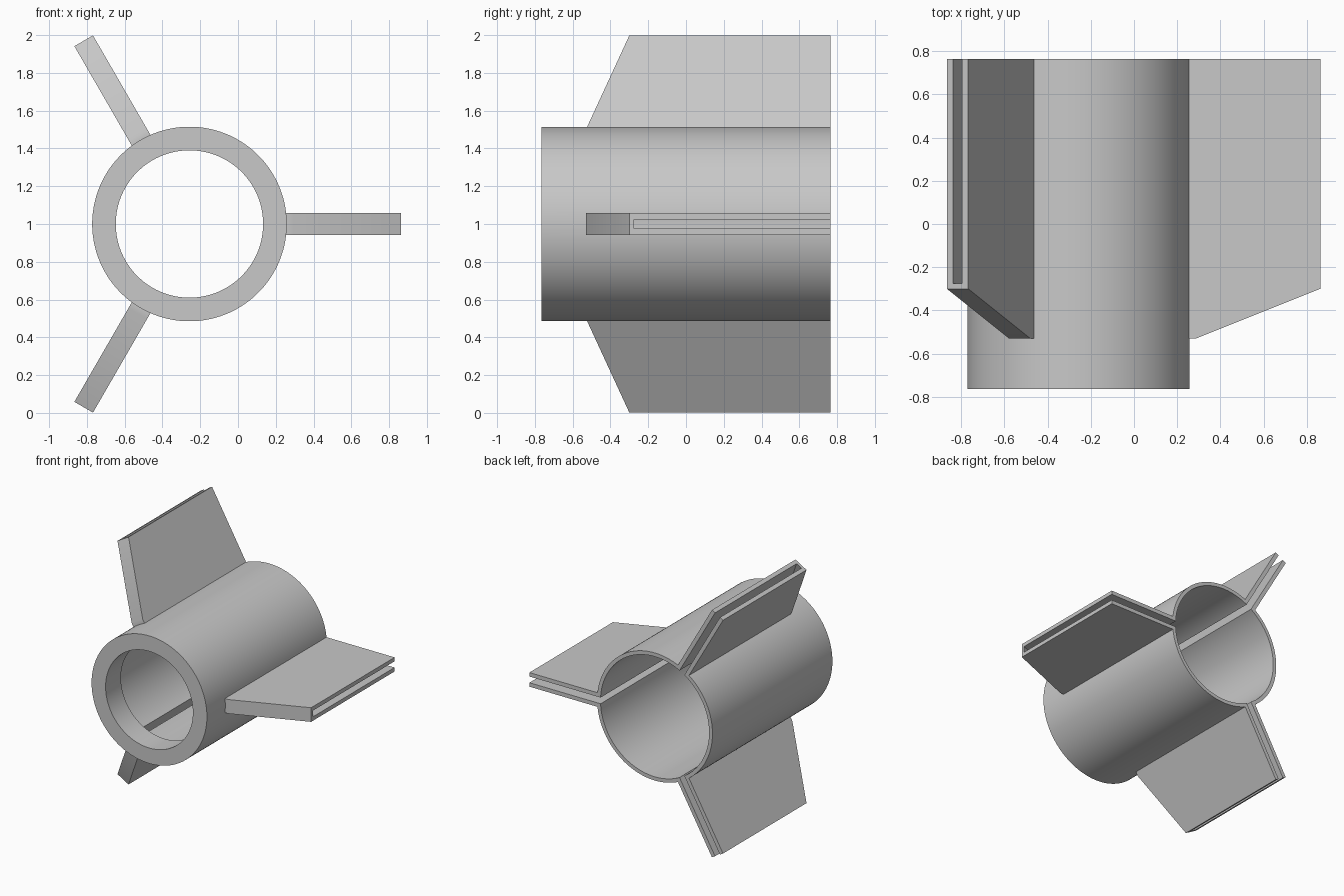
import bpy, bmesh, math
from mathutils import Matrix, Vector

if "Cube" in bpy.data.objects:
    bpy.data.objects.remove(bpy.data.objects["Cube"])

CX, CZ = -0.257, 1.0           # tube axis, running along y
Y0, Y1 = -0.765, 0.765         # front and back ends
R_OUT, R_BORE, R_LIP = 0.515, 0.485, 0.39
Y_LIP = -0.57                  # back of the thick front lip
SEG = 128

grey = bpy.data.materials.new("light_grey")
grey.diffuse_color = (0.58, 0.58, 0.58, 1)
grey.use_nodes = True
grey.node_tree.nodes["Principled BSDF"].inputs["Base Color"].default_value = grey.diffuse_color


def make_object(name, bm):
    bmesh.ops.recalc_face_normals(bm, faces=bm.faces)
    mesh = bpy.data.meshes.new(name)
    bm.to_mesh(mesh)
    bm.free()
    mesh.materials.append(grey)
    obj = bpy.data.objects.new(name, mesh)
    bpy.context.collection.objects.link(obj)
    return obj


def revolve(name, profile):
    """Closed (radius, y) profile turned around the tube axis."""
    bm = bmesh.new()
    rings = []
    for i in range(SEG):
        a = 2 * math.pi * (i + 0.5) / SEG
        rings.append([bm.verts.new((CX + r * math.cos(a), y, CZ + r * math.sin(a)))
                      for r, y in profile])
    n = len(profile)
    for i in range(SEG):
        a, b = rings[i], rings[(i + 1) % SEG]
        for j in range(n):
            k = (j + 1) % n
            bm.faces.new((a[j], a[k], b[k], b[j]))
    return make_object(name, bm)


def plate(name, outline, half, angle):
    """(radius, y) outline thickened by half each way, turned about the axis."""
    bm = bmesh.new()
    face = bm.faces.new([bm.verts.new((r, y, -half)) for r, y in outline])
    ext = bmesh.ops.extrude_face_region(bm, geom=[face])
    moved = [v for v in ext["geom"] if isinstance(v, bmesh.types.BMVert)]
    bmesh.ops.translate(bm, verts=moved, vec=(0, 0, 2 * half))
    turn = Matrix.Translation(Vector((CX, 0, CZ))) @ Matrix.Rotation(-angle, 4, 'Y')
    bmesh.ops.transform(bm, matrix=turn, verts=bm.verts)
    return make_object(name, bm)


def combine(target, other, operation):
    mod = target.modifiers.new(operation, 'BOOLEAN')
    mod.operation = operation
    mod.solver = 'EXACT'
    mod.object = other
    bpy.context.view_layer.objects.active = target
    bpy.ops.object.modifier_apply(modifier=mod.name)
    bpy.data.objects.remove(other)


# Tube: thin wall with a thick lip at the front
body = revolve("finned_tube", [(R_OUT, Y0), (R_OUT, Y1), (R_BORE, Y1),
                               (R_BORE, Y_LIP), (R_LIP, Y_LIP), (R_LIP, Y0)])

# Three swept fins, and the slots that hollow them through to the bore
fin_outline = [(0.5, -0.53), (0.545, -0.53), (1.12, -0.30), (1.12, Y1), (0.5, Y1)]
slot_outline = [(0.42, -0.505), (0.545, -0.505), (1.295, -0.205), (1.295, 0.9), (0.42, 0.9)]
angles = [math.radians(a) for a in (0, 120, 240)]
for a in angles:
    combine(body, plate("fin", fin_outline, 0.057, a), 'UNION')
for a in angles:
    combine(body, plate("slot_cutter", slot_outline, 0.025, a), 'DIFFERENCE')

# Smooth round walls, crisp edges
bpy.ops.object.select_all(action='DESELECT')
body.select_set(True)
bpy.context.view_layer.objects.active = body
bpy.ops.object.shade_smooth_by_angle(angle=math.radians(25))
